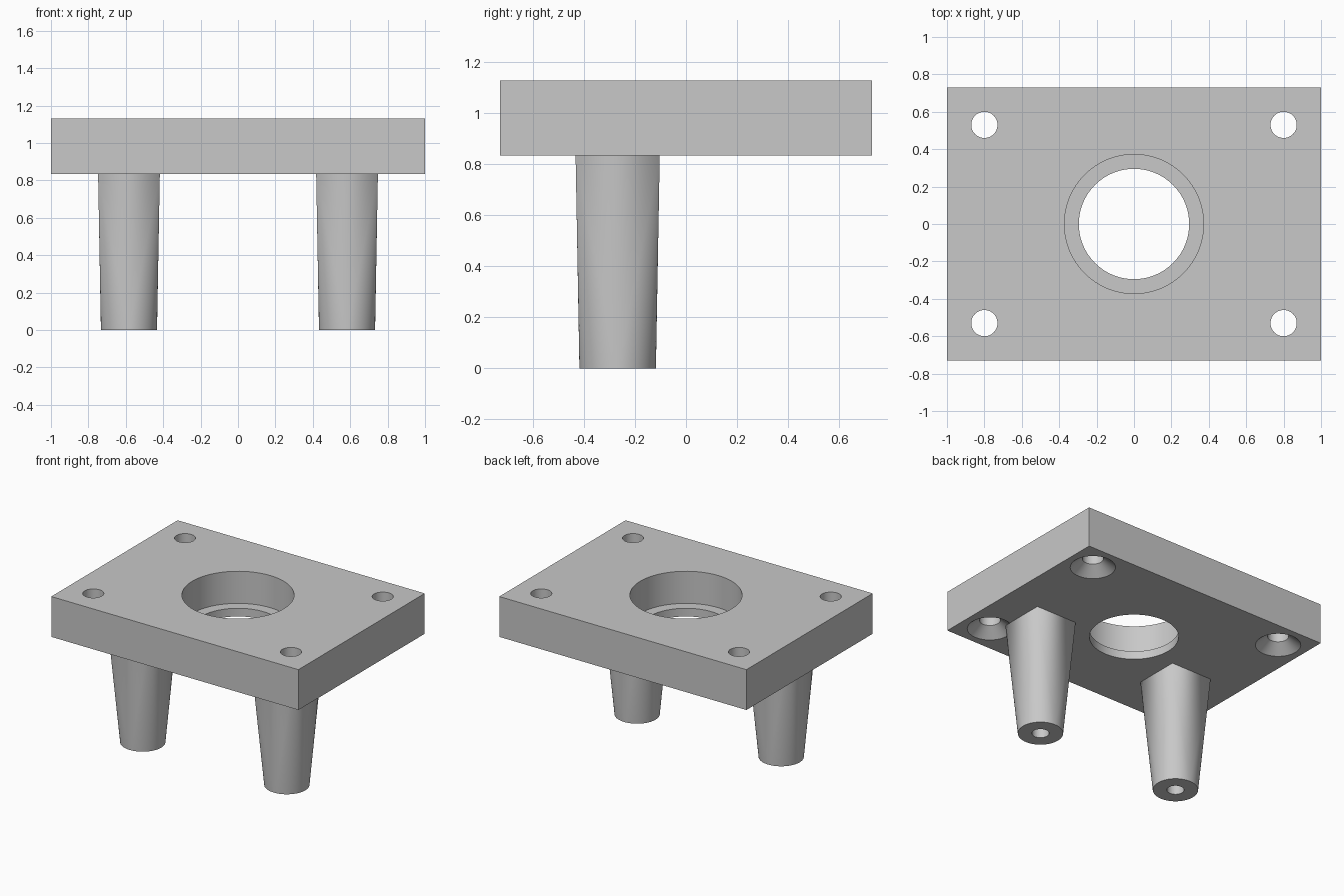
import bpy
import bmesh
import math

if "Cube" in bpy.data.objects:
    bpy.data.objects.remove(bpy.data.objects["Cube"], do_unlink=True)

PLATE_BOTTOM, PLATE_TOP = 0.835, 1.13

grey = bpy.data.materials.new("plain grey")
grey.use_nodes = True
colour = (0.58, 0.58, 0.58, 1)
grey.diffuse_color = colour
grey.node_tree.nodes["Principled BSDF"].inputs["Base Color"].default_value = colour


def make_object(name, bm):
    bmesh.ops.recalc_face_normals(bm, faces=bm.faces)
    mesh = bpy.data.meshes.new(name)
    bm.to_mesh(mesh)
    bm.free()
    mesh.materials.append(grey)
    obj = bpy.data.objects.new(name, mesh)
    bpy.context.collection.objects.link(obj)
    return obj


def ring(bm, x, y, z, radius, sides):
    return [bm.verts.new((x + radius * math.cos(math.tau * i / sides),
                          y + radius * math.sin(math.tau * i / sides), z))
            for i in range(sides)]


def turned(bm, x, y, profile, sides=64):
    """Closed solid of revolution from (radius, height) pairs."""
    rings = [ring(bm, x, y, z, r, sides) for r, z in profile]
    for low, high in zip(rings, rings[1:]):
        for i in range(sides):
            j = (i + 1) % sides
            bm.faces.new((low[i], low[j], high[j], high[i]))
    bm.faces.new(rings[0][::-1])
    bm.faces.new(rings[-1])


def activate(obj):
    bpy.ops.object.select_all(action='DESELECT')
    obj.select_set(True)
    bpy.context.view_layer.objects.active = obj


def cut(obj, cutter):
    cutter.hide_render = True
    mod = obj.modifiers.new("holes", 'BOOLEAN')
    mod.operation = 'DIFFERENCE'
    mod.solver = 'EXACT'
    mod.object = cutter
    activate(obj)
    bpy.ops.object.modifier_apply(modifier=mod.name)
    bpy.data.objects.remove(cutter, do_unlink=True)
    activate(obj)
    bpy.ops.object.shade_smooth_by_angle(angle=math.radians(25))


# Rectangular plate
bm = bmesh.new()
bmesh.ops.create_cube(bm, size=1)
bmesh.ops.scale(bm, verts=bm.verts, vec=(2, 1.46, PLATE_TOP - PLATE_BOTTOM))
bmesh.ops.translate(bm, verts=bm.verts, vec=(0, 0, (PLATE_TOP + PLATE_BOTTOM) / 2))
plate = make_object("plate", bm)

# Stepped centre bore and four screw holes countersunk from below
bm = bmesh.new()
ledge = PLATE_BOTTOM + 0.06
turned(bm, 0, 0, [(0.295, PLATE_BOTTOM - 0.1), (0.295, ledge),
                  (0.372, ledge), (0.372, PLATE_TOP + 0.1)], 96)
for x in (-0.8, 0.8):
    for y in (-0.53, 0.53):
        turned(bm, x, y, [(0.15, PLATE_BOTTOM - 0.1), (0.15, PLATE_BOTTOM),
                          (0.07, PLATE_BOTTOM + 0.065), (0.07, PLATE_TOP + 0.1)])
cut(plate, make_object("plate_cutter", bm))

# Legs: square at the plate, blending to a round foot with a blind hole
LEG_Y, HALF_SQUARE = -0.268, 0.165
for name, x in (("left_leg", 0.583), ("right_leg", -0.583)):
    bm = bmesh.new()
    ring(bm, x, LEG_Y, 0, 0.15, 64)
    for dx in (-HALF_SQUARE, HALF_SQUARE):
        for dy in (-HALF_SQUARE, HALF_SQUARE):
            bm.verts.new((x + dx, LEG_Y + dy, PLATE_BOTTOM))
    bmesh.ops.convex_hull(bm, input=bm.verts)
    leg = make_object(name, bm)
    bm = bmesh.new()
    turned(bm, x, LEG_Y, [(0.057, -0.1), (0.057, 0.4)], 48)
    cut(leg, make_object("leg_cutter", bm))
